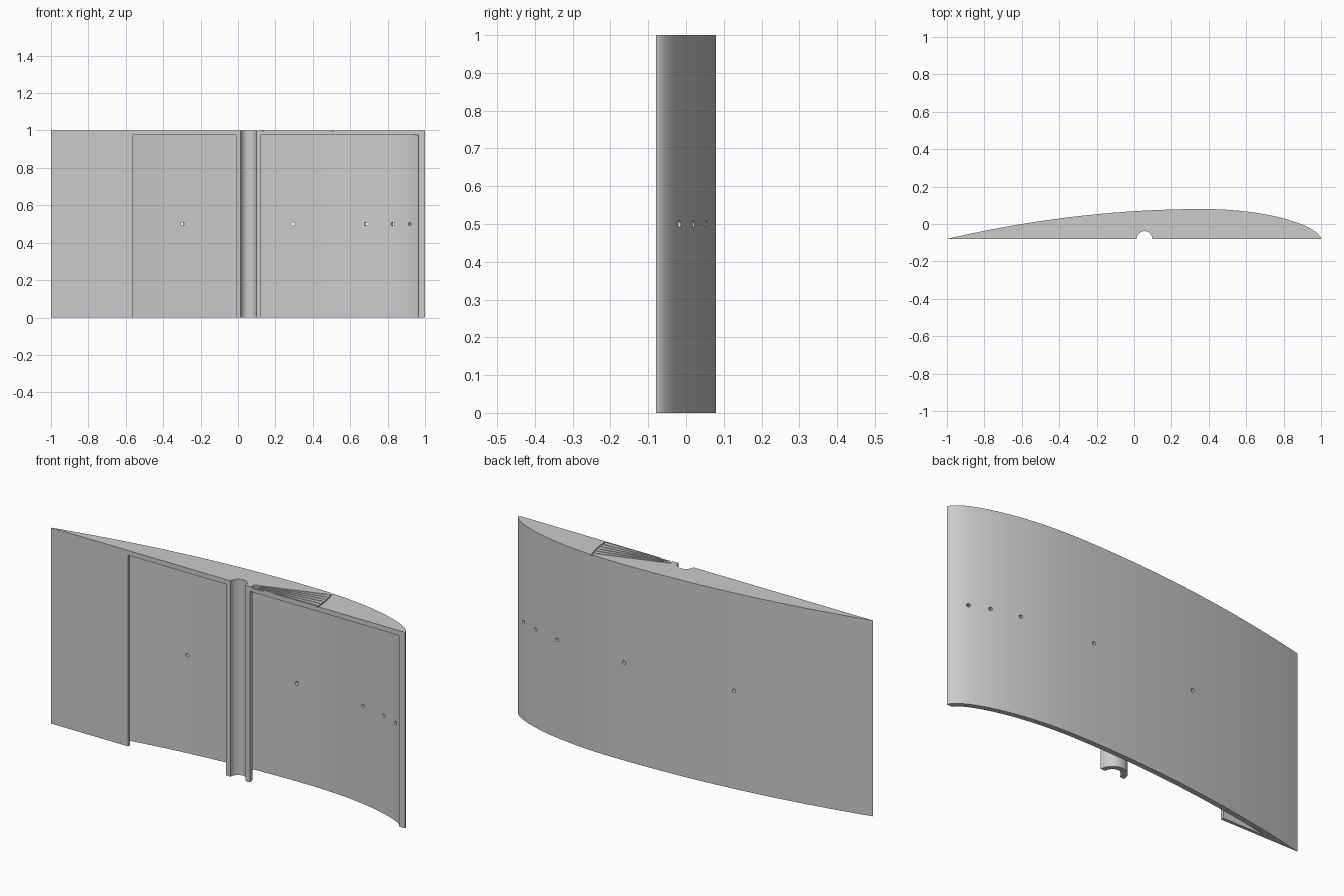
import bpy, bmesh, math
from mathutils import Vector

cube = bpy.data.objects.get("Cube")
if cube:
    bpy.data.objects.remove(cube, do_unlink=True)

FRONT = -0.08      # flat side of the wing
SKIN = 0.026       # skin and rib thickness
SHEET = 0.015      # thin closing sheet near the trailing edge
RIB_Z = 0.975      # underside of the end rib
TUBE_X = 0.056     # spar channel centre

grey = bpy.data.materials.new("light_grey")
grey.use_nodes = True
grey.diffuse_color = (0.6, 0.6, 0.6, 1)
bsdf = next(n for n in grey.node_tree.nodes if n.type == "BSDF_PRINCIPLED")
bsdf.inputs["Base Color"].default_value = (0.6, 0.6, 0.6, 1)
bsdf.inputs["Roughness"].default_value = 0.6


def add_object(name, bm):
    bmesh.ops.recalc_face_normals(bm, faces=bm.faces)
    mesh = bpy.data.meshes.new(name)
    bm.to_mesh(mesh)
    bm.free()
    mesh.materials.append(grey)
    obj = bpy.data.objects.new(name, mesh)
    bpy.context.collection.objects.link(obj)
    return obj


def prism(name, outline, z0, z1):
    """Extrude a plan outline from z0 to z1."""
    bm = bmesh.new()
    face = bm.faces.new([bm.verts.new((x, y, z0)) for x, y in outline])
    new = bmesh.ops.extrude_face_region(bm, geom=[face])["geom"]
    verts = [v for v in new if isinstance(v, bmesh.types.BMVert)]
    bmesh.ops.translate(bm, verts=verts, vec=(0, 0, z1 - z0))
    return add_object(name, bm)


def cut(target, cutter):
    """Subtract the cutter and discard it."""
    mod = target.modifiers.new("cut", "BOOLEAN")
    mod.operation = "DIFFERENCE"
    mod.solver = "EXACT"
    mod.object = cutter
    bpy.context.view_layer.update()
    graph = bpy.context.evaluated_depsgraph_get()
    mesh = bpy.data.meshes.new_from_object(target.evaluated_get(graph))
    target.modifiers.clear()
    target.data = mesh
    bpy.data.objects.remove(cutter, do_unlink=True)


def surface(x):
    """Height of the curved side at chord position x."""
    if x < 0.37:
        t = 1 - ((0.37 - x) / 1.37) ** 2
    else:
        t = max(0, 1 - ((x - 0.37) / 0.63) ** 2) ** 0.6
    return FRONT + 0.16 * t


def normal(x):
    d = 0.0005
    slope = (surface(min(x + d, 1)) - surface(x - d)) / (min(x + d, 1) - x + d)
    return Vector((-slope, 1)).normalized()


def arc(cx, cy, r, a0, a1, n):
    angles = [math.radians(a0 + (a1 - a0) * i / n) for i in range(n + 1)]
    return [(cx + r * math.cos(a), cy + r * math.sin(a)) for a in angles]


# Wing section, trailing edge to leading edge, finer toward the nose
count = 72
stations = [-1 + 2 * math.sin(math.pi / 2 * i / count) for i in range(count + 1)]
outer = [(x, surface(x)) for x in stations]

# Inner side of the skin
inner = []
for x in stations[:-1]:
    n = normal(x)
    px, py = x - n.x * SKIN, surface(x) - n.y * SKIN
    limit = FRONT + (SHEET if px < -0.565 else 0)
    if py > limit + 0.001:
        inner.append((px, py))
inner.append((0.965, FRONT))

# Skin with the front sheet folded back from the trailing edge
sheet_start = inner[0][0] - 0.02
outline = ([(-0.565, FRONT)] + outer + inner[::-1]
           + [(sheet_start, FRONT + SHEET), (-0.565, FRONT + SHEET)])
skin = prism("wing_skin", outline, 0, RIB_Z)

# Pressure holes, drilled square to the skin
for x in (-0.3, 0.295, 0.69, 0.835, 0.93):
    n = normal(x)
    axis = Vector((n.x, n.y, 0))
    bm = bmesh.new()
    bmesh.ops.create_cone(bm, cap_ends=True, segments=16,
                          radius1=0.009, radius2=0.009, depth=0.08)
    drill = add_object("hole_drill", bm)
    turn = axis.to_track_quat("Z", "Y").to_matrix().to_4x4()
    drill.data.transform(turn)
    drill.data.transform(turn.Translation(Vector((x, surface(x), 0.5)) - axis * 0.01))
    cut(skin, drill)

# End rib with the channel notch
notch = arc(TUBE_X, FRONT, 0.042, 0, 180, 20)
rib = prism("end_rib", outer + notch, RIB_Z, 1)

# Half-round spar channel
prism("spar_channel", arc(TUBE_X, FRONT, 0.067, 180, 0, 20) + notch, 0, RIB_Z)

# Engraved angle scale on the rib: rays and a closing arc
DEPTH = 0.006
for i in range(6):
    a = math.radians(1 + 3.4 * i)
    along = Vector((math.cos(a), math.sin(a)))
    side = Vector((-along.y, along.x)) * 0.0025
    hub = Vector((TUBE_X, FRONT))
    p, q = hub + along * 0.075, hub + along * 0.44
    cut(rib, prism("ray_cutter", [p - side, q - side, q + side, p + side],
                   1 - DEPTH, 1.02))
ring = arc(TUBE_X, FRONT, 0.447, -1, 22, 12) + arc(TUBE_X, FRONT, 0.453, 22, -1, 12)
cut(rib, prism("arc_cutter", ring, 1 - DEPTH, 1.02))
